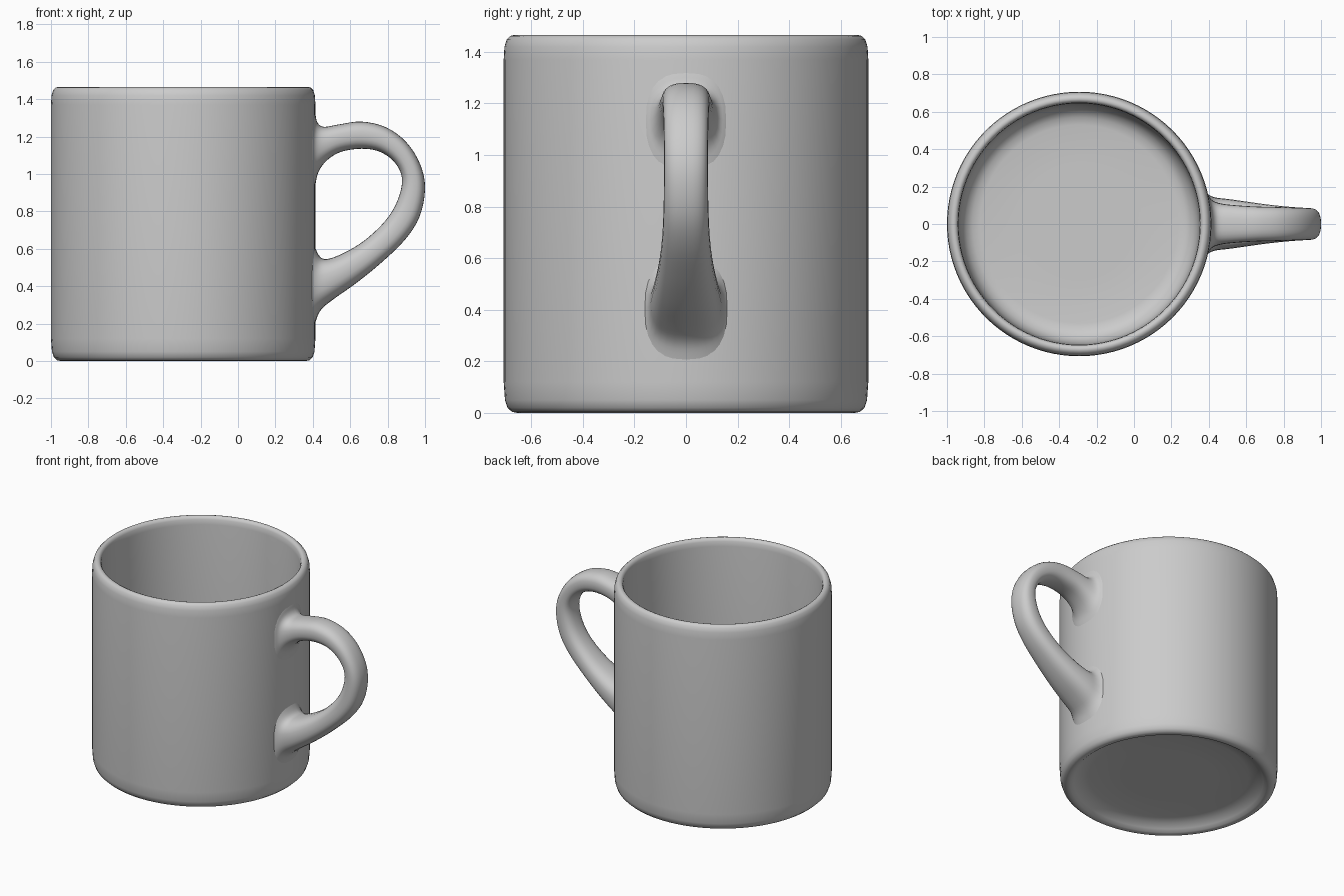
import bpy, bmesh, math

if "Cube" in bpy.data.objects:
    bpy.data.objects.remove(bpy.data.objects["Cube"])

CX = -0.293  # axis of the cup body


def make_object(name, bm, angle):
    bmesh.ops.remove_doubles(bm, verts=bm.verts, dist=1e-5)
    bmesh.ops.recalc_face_normals(bm, faces=bm.faces)
    me = bpy.data.meshes.new(name)
    bm.to_mesh(me)
    bm.free()
    ob = bpy.data.objects.new(name, me)
    bpy.context.collection.objects.link(ob)
    bpy.ops.object.select_all(action='DESELECT')
    ob.select_set(True)
    bpy.context.view_layer.objects.active = ob
    bpy.ops.object.shade_smooth_by_angle(angle=math.radians(angle))
    return ob


def bridge(bm, rings):
    for a, b in zip(rings, rings[1:]):
        n = len(a)
        for i in range(n):
            j = (i + 1) % n
            bm.faces.new((a[i], a[j], b[j], b[i]))


# Cup body: closed wall profile (radius, height), from recessed foot to inner floor
profile = [(0.30, 0.06), (0.52, 0.058), (0.58, 0.045), (0.615, 0.02), (0.635, 0.004),
           (0.655, 0.0), (0.675, 0.004), (0.692, 0.02), (0.702, 0.05), (0.707, 0.12),
           (0.707, 0.75), (0.707, 1.37), (0.704, 1.42), (0.695, 1.449), (0.682, 1.462),
           (0.668, 1.465), (0.656, 1.460), (0.648, 1.445), (0.645, 1.41), (0.643, 0.75),
           (0.64, 0.25), (0.63, 0.18), (0.605, 0.135), (0.57, 0.112), (0.53, 0.105),
           (0.30, 0.105)]
SEG = 96
bm = bmesh.new()
rings = [[bm.verts.new((CX + r * math.cos(2 * math.pi * i / SEG),
                        r * math.sin(2 * math.pi * i / SEG), z)) for i in range(SEG)]
         for r, z in profile]
bridge(bm, rings)
bm.faces.new(rings[0])
bm.faces.new(rings[-1])
make_object("cup_body", bm, 60)

# Handle: sections given as outer x, z, inner x, z and half width, flared at both roots
sections = [(0.385, 1.40, 0.385, 0.82, 0.19), (0.411, 1.33, 0.411, 0.93, 0.16),
            (0.425, 1.275, 0.43, 1.01, 0.128), (0.46, 1.252, 0.475, 1.072, 0.11),
            (0.54, 1.265, 0.55, 1.118, 0.10), (0.66, 1.28, 0.66, 1.135, 0.093),
            (0.79, 1.25, 0.755, 1.12, 0.09), (0.90, 1.17, 0.83, 1.07, 0.087),
            (0.975, 1.05, 0.872, 1.00, 0.085), (1.0, 0.92, 0.872, 0.92, 0.085),
            (0.97, 0.77, 0.835, 0.82, 0.087), (0.89, 0.645, 0.77, 0.73, 0.092),
            (0.76, 0.52, 0.67, 0.64, 0.104), (0.63, 0.415, 0.57, 0.58, 0.12),
            (0.51, 0.33, 0.49, 0.548, 0.134), (0.445, 0.275, 0.445, 0.552, 0.142),
            (0.415, 0.21, 0.415, 0.60, 0.158), (0.385, 0.10, 0.385, 0.69, 0.19)]


def catmull(p0, p1, p2, p3, t):
    return [0.5 * (2 * b + (c - a) * t + (2 * a - 5 * b + 4 * c - d) * t * t
                   + (3 * b - a - 3 * c + d) * t ** 3)
            for a, b, c, d in zip(p0, p1, p2, p3)]


def power(v, e):
    return math.copysign(abs(v) ** e, v)


padded = [sections[0]] + sections + [sections[-1]]
STEPS = 4
smooth = [catmull(*padded[i:i + 4], k / STEPS)
          for i in range(len(sections) - 1) for k in range(STEPS)] + [sections[-1]]
SIDES = 28
bm = bmesh.new()
rings = []
for ox, oz, ix, iz, w in smooth:
    mx, mz = (ox + ix) / 2, (oz + iz) / 2
    wrap = max(0.0, min(1.0, (0.52 - mx) / 0.1))  # follow the cup curve at the roots
    ring = []
    for i in range(SIDES):
        a = 2 * math.pi * i / SIDES
        u, v = power(math.cos(a), 0.78), power(math.sin(a), 0.78) * w
        ring.append(bm.verts.new((mx + (ox - mx) * u - wrap * 0.7 * v * v, v,
                                  mz + (oz - mz) * u)))
    rings.append(ring)
bridge(bm, rings)
bm.faces.new(rings[0])
bm.faces.new(rings[-1])
make_object("handle", bm, 70)
